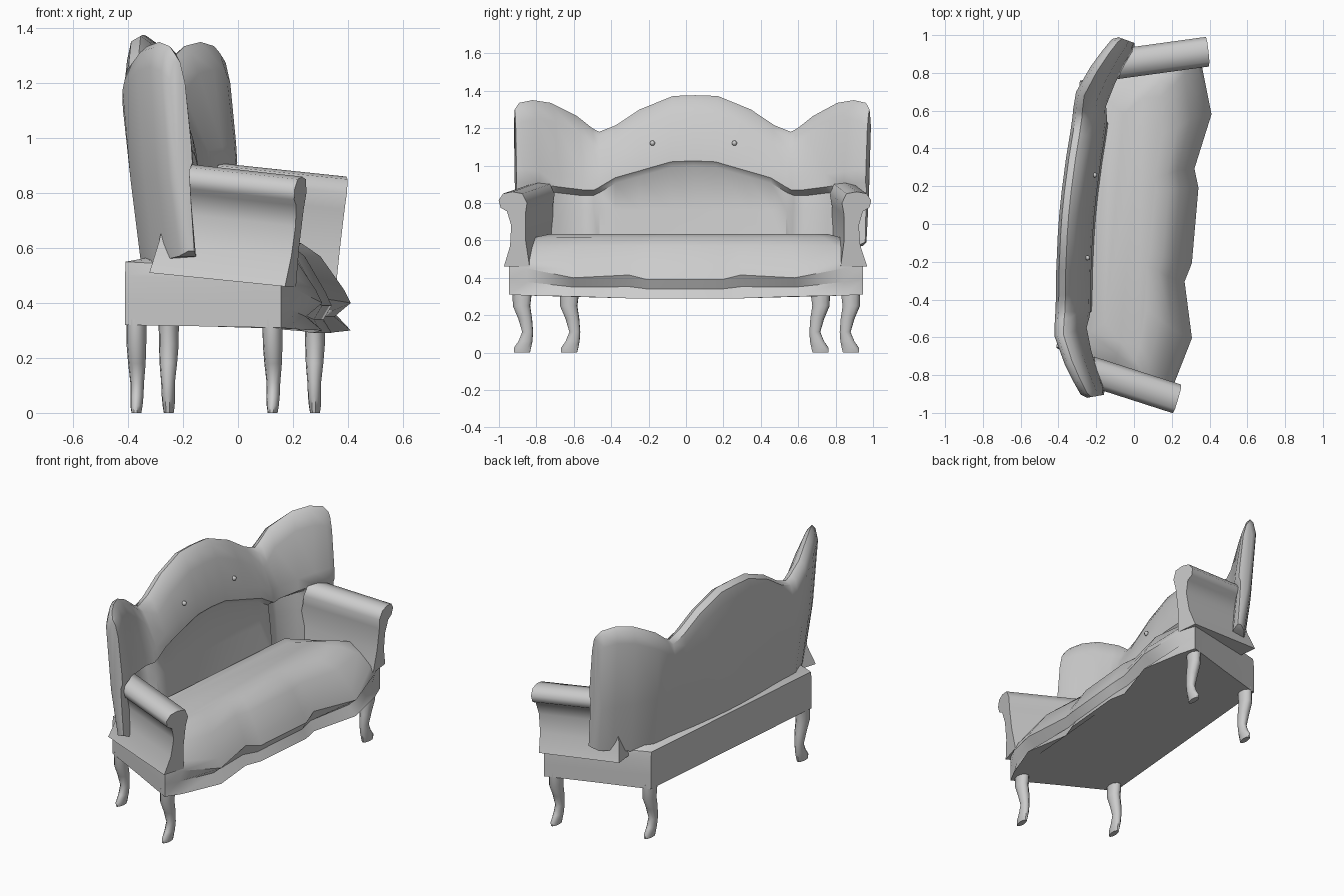
import bpy, bmesh, math
from mathutils import Matrix, Vector

if "Cube" in bpy.data.objects:
    bpy.data.objects.remove(bpy.data.objects["Cube"])

# The whole sofa faces +x and is turned slightly about z
PLACE = Matrix.Translation((0, 0.02, 0)) @ Matrix.Rotation(math.radians(-5), 4, 'Z')


def finish(name, bm, angle=38):
    bmesh.ops.recalc_face_normals(bm, faces=bm.faces)
    bm.transform(PLACE)
    me = bpy.data.meshes.new(name)
    bm.to_mesh(me)
    bm.free()
    ob = bpy.data.objects.new(name, me)
    bpy.context.collection.objects.link(ob)
    bpy.ops.object.select_all(action='DESELECT')
    ob.select_set(True)
    bpy.context.view_layer.objects.active = ob
    bpy.ops.object.shade_smooth_by_angle(angle=math.radians(angle))
    return ob


def loft(name, rings, angle=38):
    """Skin a list of equal-length closed rings and cap both ends."""
    bm = bmesh.new()
    vs = [[bm.verts.new(p) for p in r] for r in rings]
    n = len(rings[0])
    for a, b in zip(vs, vs[1:]):
        for i in range(n):
            j = (i + 1) % n
            bm.faces.new((a[i], a[j], b[j], b[i]))
    bm.faces.new(vs[0])
    bm.faces.new(vs[-1])
    return finish(name, bm, angle)


# Plan of the seat: x, y, bottom z, rail top z, how far the front hollows in
HALF = [(.325, .20, .29, .39, .03), (.295, .30, .29, .415, .02),
        (.36, .595, .30, .40, .06), (.285, .85, .305, .45, .02),
        (.24, .95, .31, .47, 0), (-.05, .83, .315, .485, 0), (-.35, .71, .32, .50, 0)]
PLAN = HALF + [(x, -y, a, b, c) for x, y, a, b, c in reversed(HALF)]

# Hollowed rail below, domed cushion above, in one skin
rings = [[(x, y, a) for x, y, a, b, c in PLAN],
         [(x - c, y, (a + b) / 2) for x, y, a, b, c in PLAN],
         [(x, y, b) for x, y, a, b, c in PLAN],
         [(x * (.93 if x > 0 else 1), y * .99, b + .05) for x, y, a, b, c in PLAN]]
for sx, sy, z in ((.70, .94, .57), (.52, .86, .617), (.3, .78, .635)):
    rings.append([(x * sx, y * sy, z) for x, y, a, b, c in PLAN])
loft("seat", rings, 33)

# Backrest columns: rear x, y, turn, top z, ledge z, bottom z, thickness, recess of lower panel
COLS = [(-.395, .12, 0, 1.372, 1.0, .54, 1, 0),
        (-.387, .30, 2, 1.30, .95, .54, 1, 0),
        (-.377, .43, 4, 1.215, .915, .54, 1, 0),
        (-.372, .52, 6, 1.18, .865, .54, 1, 0),
        (-.372, .56, 10, 1.20, .85, .54, 1, .03),
        (-.365, .65, 20, 1.265, .85, .54, .95, .03),
        (-.30, .79, 30, 1.335, .865, .54, .85, .02),
        (-.245, .88, 28, 1.35, .88, .56, .75, 0),
        (-.20, .945, 24, 1.335, .89, .57, .68, 0),
        (-.165, .958, 15, 1.30, .89, .59, .45, 0)]


def back_column(x, y, turn, zt, zl, zb, k, rec, s):
    n = Vector((math.cos(math.radians(turn)), -s * math.sin(math.radians(turn)), 0))
    prof = [(.07, zb), (.03, .85), (0, zt - .09), (.015, zt - .02), (.05 * k, zt),
            (.085 * k, zt - .025), (.125 * k, zt - .1), (.175 * k, zl + .09), (.185 * k, zl + .02),
            (.16 * k - rec, zl - .01), (.175 * k - rec, .76), (.2 * k - rec, zb)]
    return [Vector((x, s * y, z)) + n * d for d, z in prof]


cols = [back_column(*c, -1) for c in reversed(COLS)]
cols.append(back_column(-.397, 0, 0, 1.376, 1.005, .54, 1, 0, 1))
cols += [back_column(*c, 1) for c in COLS]
loft("backrest", cols, 47)

# Tufting buttons
for s, side in ((1, "right"), (-1, "left")):
    bm = bmesh.new()
    bmesh.ops.create_uvsphere(bm, u_segments=8, v_segments=5, radius=.014,
                              matrix=Matrix.Translation((-.228, s * .22, 1.12)))
    finish("button_" + side, bm)

# Rolled arms: one section swept along a flaring, gently sloping line
ARM = [(0, .86), (.05, .85), (.075, .815), (.065, .775), (.03, .755), (.008, .68),
       (.015, .57), (.05, .46), (-.09, .46), (-.07, .6), (-.07, .74), (-.08, .80), (-.055, .85)]
for s, side in ((1, "right"), (-1, "left")):
    rings = []
    for t in (0, .5, 1):
        ring = []
        for u, z in ARM:
            x = -.15 + .465 * t - (.22 - .10 * t) * (.86 - z) - .2 * u
            y = .818 + .107 * t + u
            ring.append((x, s * y, z + .05 * (1 - t)))
        rings.append(ring)
    loft("arm_" + side, rings, 60)

# Cabriole legs: z, outward offset, half width in x and y
LEG = [(.34, .0, .037, .055), (.25, .005, .036, .048), (.18, -.015, .032, .038),
       (.11, -.028, .025, .03), (.06, -.016, .024, .039), (.025, .0, .022, .048), (0, .003, .018, .045)]
for pos, lx, ly in (("front", .204, .88), ("back", -.312, .672)):
    for s, side in ((1, "right"), (-1, "left")):
        loft(f"{pos}_leg_{side}", [
            [(lx + rx * math.cos(i * math.pi / 5), s * (ly + o + ry * math.sin(i * math.pi / 5)), z)
             for i in range(10)] for z, o, rx, ry in LEG], 50)
